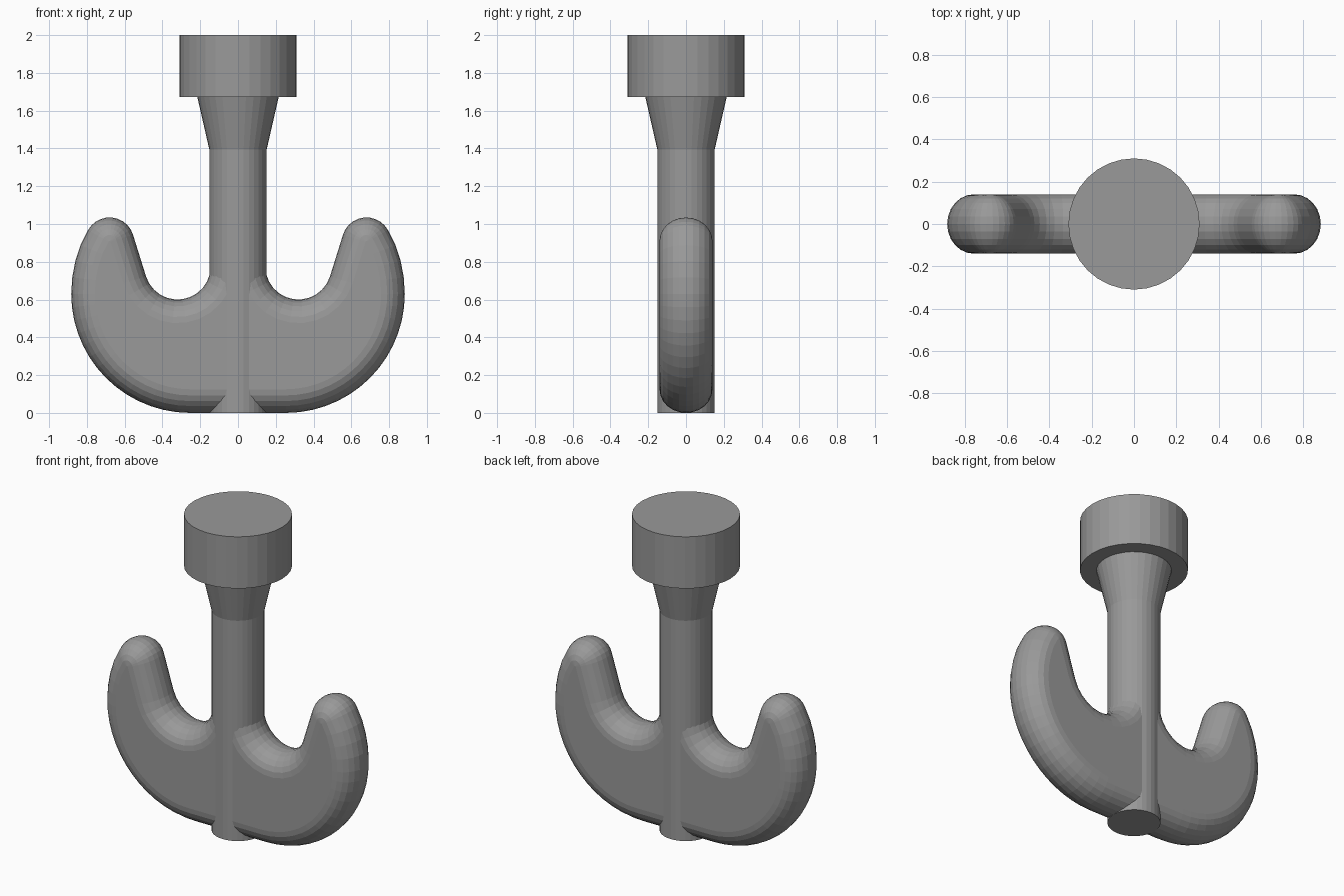
import bpy, bmesh
from math import sin, cos, radians, pi

if "Cube" in bpy.data.objects:
    bpy.data.objects.remove(bpy.data.objects["Cube"])

# Dark grey for every part
grey = bpy.data.materials.new("dark_grey")
grey.diffuse_color = (.32, .32, .32, 1)
grey.use_nodes = True
grey.node_tree.nodes["Principled BSDF"].inputs["Base Color"].default_value = grey.diffuse_color


def finish(name, bm):
    bmesh.ops.recalc_face_normals(bm, faces=bm.faces)
    mesh = bpy.data.meshes.new(name)
    bm.to_mesh(mesh)
    bm.free()
    mesh.materials.append(grey)
    ob = bpy.data.objects.new(name, mesh)
    bpy.context.collection.objects.link(ob)
    return ob


def loft(name, rings):
    """Skin closed rings of equal length and cap both ends (flat facets)."""
    bm = bmesh.new()
    loops = [[bm.verts.new(p) for p in ring] for ring in rings]
    n = len(loops[0])
    for a, b in zip(loops, loops[1:]):
        for i in range(n):
            j = (i + 1) % n
            bm.faces.new((a[i], a[j], b[j], b[i]))
    bm.faces.new(loops[0])
    bm.faces.new(loops[-1])
    return finish(name, bm)


def lathe(name, profile, sides=32):
    return loft(name, [[(r * cos(2 * pi * i / sides), r * sin(2 * pi * i / sides), z)
                        for i in range(sides)] for r, z in profile])


# Shaft with flared neck, and the wide end cap
lathe("shaft", [(.152, 0), (.152, 1.395), (.216, 1.675), (.216, 1.69)])
lathe("end_cap", [(.31, 1.673), (.31, 2.0)])

# Double hook outline: centre x, z, radius, start and end angle, steps, normal side
ARCS = [
    (.32, .775, .175, 180, 342.7, 12, -1),   # valley beside the shaft
    (.68, .905, .130, 162.7, 28.6, 10, 1),   # arm tip
    (.178, .63, .705, 28.6, 0, 4, 1),        # upper outer edge
    (.253, .63, .630, 0, -90, 14, 1),        # lower outer edge
]
INSET, HALF = .125, .14


def outline(inset):
    right = []
    for k, (cx, cz, r, a0, a1, steps, side) in enumerate(ARCS):
        for i in range(1 if k > 1 else 0, steps + 1):
            a = radians(a0 + (a1 - a0) * i / steps)
            rr = r - side * inset
            right.append((cx + rr * cos(a), cz + rr * sin(a)))
    return right + [(-x, z) for x, z in reversed(right)]


# Rounded rim from the back face to the front face
rings = []
for i in range(13):
    t = -pi / 2 + pi * i / 12
    rings.append([(x, HALF * sin(t), z) for x, z in outline(INSET * (1 - cos(t)))])
loft("double_hook", rings)
